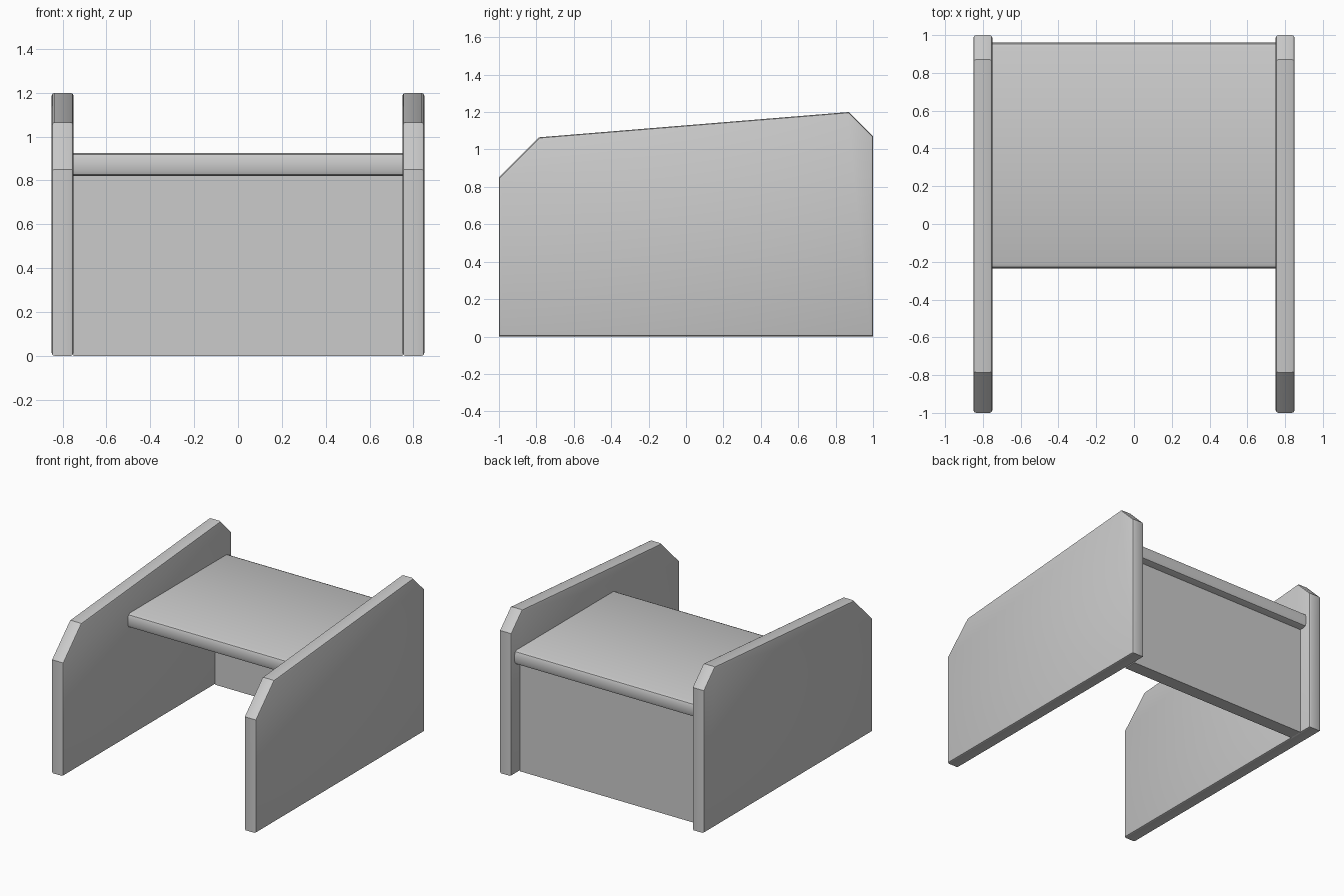
import bpy, bmesh

if "Cube" in bpy.data.objects:
    bpy.data.objects.remove(bpy.data.objects["Cube"])


def extrude_profile(name, profile, x0, x1, bevel=0.0, rim=True):
    """Extrude a (y, z) profile along x; bevel its end rims or its long edges."""
    bm = bmesh.new()
    face = bm.faces.new([bm.verts.new((x0, y, z)) for y, z in profile])
    moved = bmesh.ops.extrude_face_region(bm, geom=[face])["geom"]
    for v in moved:
        if isinstance(v, bmesh.types.BMVert):
            v.co.x = x1
    bmesh.ops.recalc_face_normals(bm, faces=bm.faces)
    if bevel:
        edges = [e for e in bm.edges
                 if (abs(e.verts[0].co.x - e.verts[1].co.x) < 1e-5) == rim]
        bmesh.ops.bevel(bm, geom=edges, offset=bevel, segments=2,
                        profile=0.5, affect='EDGES')
    mesh = bpy.data.meshes.new(name)
    bm.to_mesh(mesh)
    bm.free()
    obj = bpy.data.objects.new(name, mesh)
    bpy.context.collection.objects.link(obj)
    bpy.ops.object.select_all(action='DESELECT')
    obj.select_set(True)
    bpy.context.view_layer.objects.active = obj
    bpy.ops.object.shade_smooth_by_angle(angle=0.6)
    return obj


def rect(y0, y1, z0, z1):
    return [(y0, z0), (y1, z0), (y1, z1), (y0, z1)]


# Side panels with clipped top corners and softened rims
side = [(-1, 0), (1, 0), (1, 1.07), (0.87, 1.2), (-0.785, 1.065), (-1, 0.85)]
for label, s in (("left", -1), ("right", 1)):
    extrude_profile(label + "_side_panel", side, s * 0.75, s * 0.85, bevel=0.014)

# Seat board with rounded front and back edges
extrude_profile("seat", rect(-0.235, 0.96, 0.82, 0.925), -0.75, 0.75,
                bevel=0.026, rim=False)

# Back board below the seat
extrude_profile("back_panel", rect(0.8, 0.9, 0, 0.82), -0.75, 0.75)
